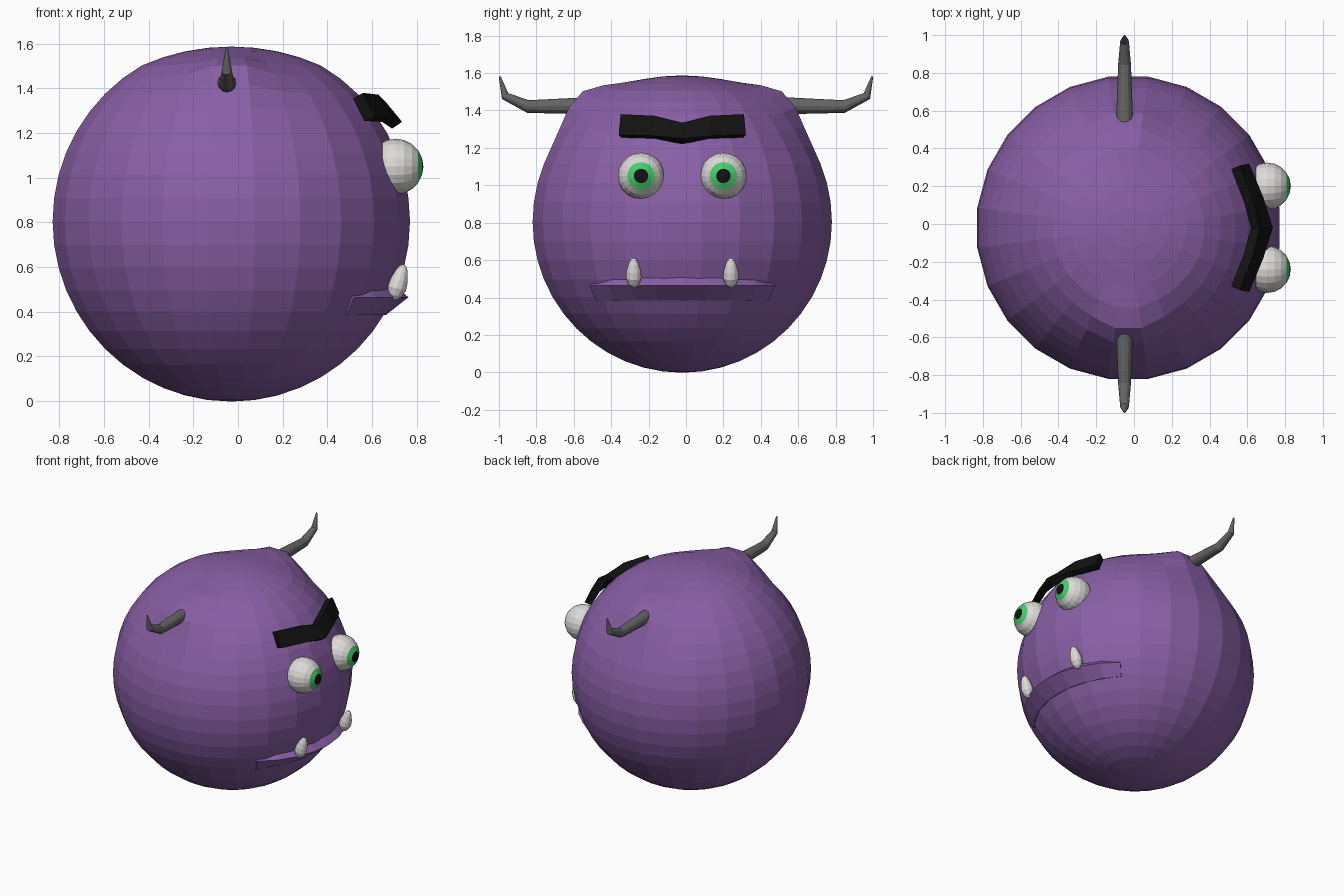
import bpy, bmesh, math
from mathutils import Vector, Matrix

if "Cube" in bpy.data.objects:
    bpy.data.objects.remove(bpy.data.objects["Cube"])

CX, CY, CZ, R = -0.03, -0.02, 0.805, 0.807


def material(name, rgb):
    m = bpy.data.materials.new(name)
    m.diffuse_color = (*rgb, 1)
    m.use_nodes = True
    m.node_tree.nodes["Principled BSDF"].inputs["Base Color"].default_value = m.diffuse_color
    return m


PURPLE = material("purple_skin", (0.25, 0.115, 0.38))
BLACK = material("black", (0.006, 0.006, 0.006))
HORN = material("dark_grey", (0.13, 0.13, 0.13))
WHITE = material("off_white", (0.72, 0.71, 0.69))
GREEN = material("green_iris", (0.06, 0.62, 0.15))


def finish(name, bm, *mats):
    bmesh.ops.recalc_face_normals(bm, faces=bm.faces)
    me = bpy.data.meshes.new(name)
    bm.to_mesh(me)
    bm.free()
    for m in mats:
        me.materials.append(m)
    ob = bpy.data.objects.new(name, me)
    bpy.context.collection.objects.link(ob)
    return ob


def loft(name, rings, mat):
    """Skin closed cross-sections into one capped solid."""
    bm = bmesh.new()
    rows = [[bm.verts.new(p) for p in ring] for ring in rings]
    n = len(rows[0])
    for a, b in zip(rows, rows[1:]):
        for i in range(n):
            j = (i + 1) % n
            bm.faces.new((a[i], a[j], b[j], b[i]))
    bm.faces.new(rows[0])
    bm.faces.new(rows[-1])
    return finish(name, bm, mat)


def tube(name, path, radii, sides, mat, side_axis):
    """Round tapering tube along a planar path; side_axis is the plane normal."""
    pts = [Vector(p) for p in path]
    u = Vector(side_axis).normalized()
    rings = []
    for k, (p, r) in enumerate(zip(pts, radii)):
        t = (pts[min(k + 1, len(pts) - 1)] - pts[max(k - 1, 0)]).normalized()
        v = t.cross(u)
        rings.append([p + r * (math.cos(a) * u + math.sin(a) * v)
                      for a in (2 * math.pi * i / sides for i in range(sides))])
    return loft(name, rings, mat)


# Body: faceted ball, slightly flat on top and swollen under the horns
bm = bmesh.new()
bmesh.ops.create_uvsphere(bm, u_segments=24, v_segments=24, radius=R,
                          matrix=Matrix.Rotation(math.radians(7.5), 4, 'Z'))
for v in bm.verts:
    d = v.co.normalized()
    for s in (-1, 1):
        ang = d.angle(Vector((0, s * 0.63, 0.78)))
        v.co += d * 0.085 * math.exp(-(ang / 0.22) ** 2)
    v.co += Vector((CX, CY, CZ))
    if v.co.z > 1.5:
        v.co.z = 1.5 + (v.co.z - 1.5) * 0.78
finish("body", bm, PURPLE)

# Lower lip: crescent that swells out in the middle
rings = []
for i in range(9):
    f = i / 4 - 1
    a = math.radians(42) * f
    w = 1 - f * f
    rise = min(1, (1 - abs(f)) * 3)
    section = [(0.66, 0.475 + 0.04 * rise), (0.725 + 0.01 * w, 0.475 + 0.04 * rise),
               (0.74 + 0.053 * w, 0.465), (0.692, 0.385), (0.62, 0.40)]
    rings.append([(CX + r * math.cos(a), CY + r * math.sin(a), z) for r, z in section])
loft("lower_lip", rings, PURPLE)

# Eyebrow: bent bar, section corners as (x, z) per station
end = [(0.61, 1.27), (0.56, 1.38), (0.515, 1.355), (0.565, 1.255)]
mid = [(0.685, 1.265), (0.63, 1.372), (0.585, 1.345), (0.645, 1.25)]
centre = [(0.735, 1.25), (0.665, 1.335), (0.62, 1.31), (0.69, 1.22)]
shift = [0.01, 0.0, -0.02, -0.005]
rings = [[(x, CY + y + (dy if y > 0 else -dy if y < 0 else 0), z)
          for (x, z), dy in zip(sec, shift)]
         for y, sec in ((-0.33, end), (-0.15, mid), (0, centre), (0.15, mid), (0.33, end))]
loft("eyebrow", rings, BLACK)

for s, side in ((-1, "right"), (1, "left")):
    # Eyes: pole faces forward so iris and pupil are cap rings
    bm = bmesh.new()
    bmesh.ops.create_uvsphere(bm, u_segments=20, v_segments=10, radius=0.125)
    for f in bm.faces:
        polar = math.degrees(f.calc_center_median().angle(Vector((0, 0, 1))))
        f.material_index = 2 if polar < 18 else 1 if polar < 36 else 0
    bm.transform(Matrix.Translation((0.705, CY + s * 0.22, 1.05))
                 @ Matrix.Rotation(math.pi / 2, 4, 'Y'))
    finish(side + "_eye", bm, WHITE, GREEN, BLACK)

    # Tusks: rounded teardrops rising from the lip
    base, tip = Vector((0.697, CY + s * 0.26, 0.455)), Vector((0.742, CY + s * 0.26, 0.61))
    prof = [(0, 0.012), (0.12, 0.03), (0.32, 0.042), (0.55, 0.039),
            (0.8, 0.028), (0.94, 0.018), (1, 0.006)]
    tube(side + "_tusk", [base.lerp(tip, t) for t, _ in prof],
         [r for _, r in prof], 12, WHITE, (0, 1, 0))

    # Horns: straight out to the side, then hooked upward
    tube(side + "_horn",
         [(-0.05, s * 0.54, 1.425), (-0.05, s * 0.845, 1.421),
          (-0.05, s * 0.967, 1.477), (-0.05, s * 0.996, 1.582)],
         [0.045, 0.034, 0.023, 0.005], 12, HORN, (1, 0, 0))
